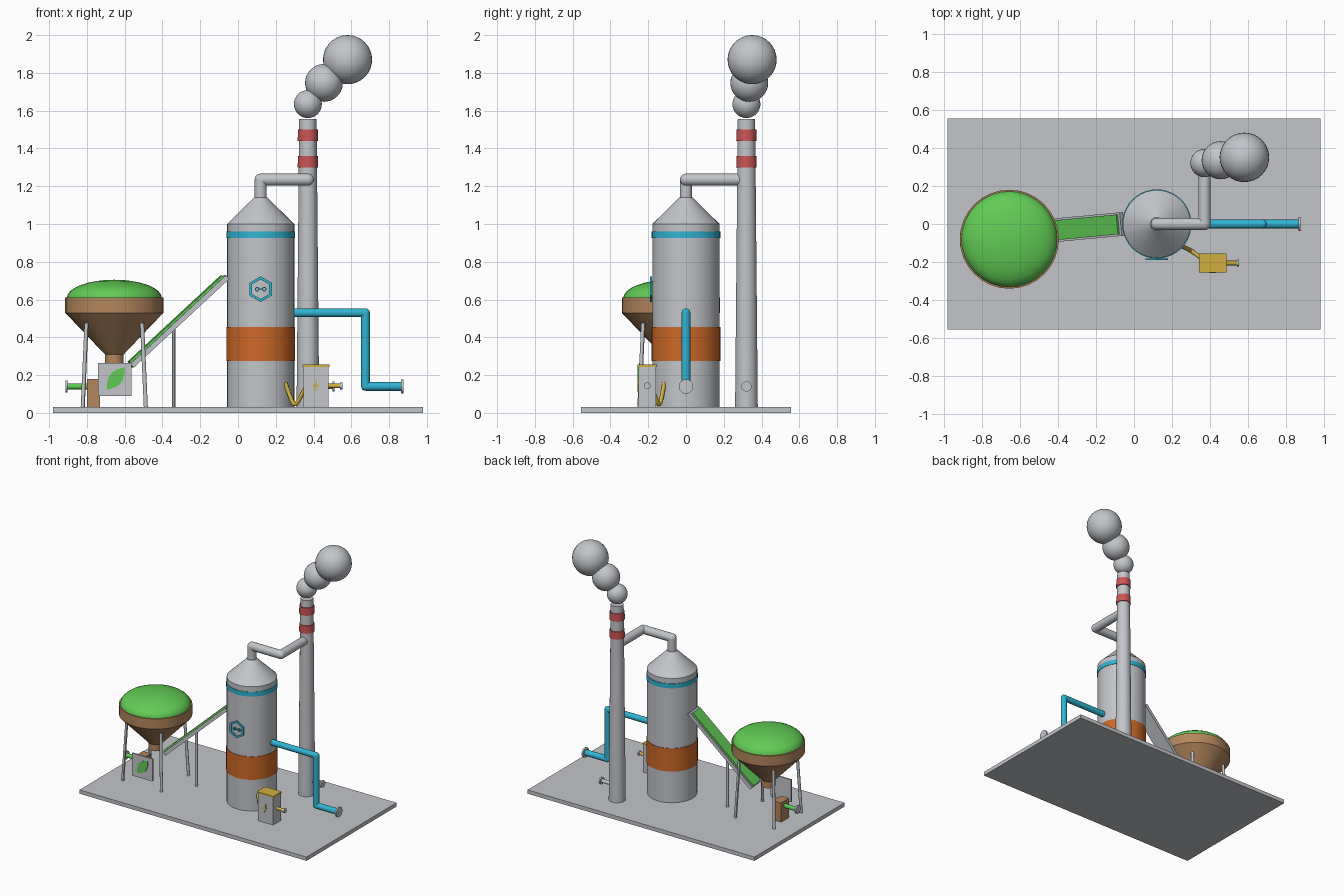
import bpy, bmesh
from math import pi, sin, cos, radians
from mathutils import Vector, Matrix

if "Cube" in bpy.data.objects:
    bpy.data.objects.remove(bpy.data.objects["Cube"])


def material(name, r, g, b):
    m = bpy.data.materials.new(name)
    m.use_nodes = True
    m.diffuse_color = (r, g, b, 1)
    m.node_tree.nodes["Principled BSDF"].inputs["Base Color"].default_value = (r, g, b, 1)
    return m


STEEL = material("steel_grey", .54, .56, .59)
GREEN = material("biomass_green", .12, .60, .09)
BROWN = material("hopper_brown", .45, .24, .11)
ORANGE = material("heat_orange", .62, .14, .02)
CYAN = material("gas_cyan", .03, .46, .65)
YELLOW = material("power_yellow", .64, .43, .05)
RED = material("warning_red", .60, .09, .09)


def finish(name, bm, mat, matrix=Matrix()):
    bmesh.ops.remove_doubles(bm, verts=bm.verts, dist=1e-5)
    bmesh.ops.recalc_face_normals(bm, faces=bm.faces)
    mesh = bpy.data.meshes.new(name)
    bm.to_mesh(mesh)
    bm.free()
    mesh.materials.append(mat)
    mesh.shade_smooth()
    mesh.set_sharp_from_angle(angle=radians(30))
    ob = bpy.data.objects.new(name, mesh)
    ob.matrix_world = matrix
    bpy.context.collection.objects.link(ob)
    return ob


def lathe(name, profile, mat, loc=(0, 0, 0), axis=(0, 0, 1), seg=32):
    """Revolve (radius, height) points around an axis through loc."""
    bm = bmesh.new()
    vs = [bm.verts.new((r, 0, z)) for r, z in profile]
    edges = [bm.edges.new(p) for p in zip(vs, vs[1:])]
    bmesh.ops.spin(bm, geom=vs + edges, axis=(0, 0, 1), cent=(0, 0, 0),
                   angle=2 * pi, steps=seg)
    turn = Vector(axis).to_track_quat('Z', 'Y').to_matrix().to_4x4()
    return finish(name, bm, mat, Matrix.Translation(loc) @ turn)


def rod(name, a, b, r, mat, r2=None, seg=16):
    d = Vector(b) - Vector(a)
    return lathe(name, [(0, 0), (r, 0), (r2 or r, d.length), (0, d.length)], mat, a, d, seg)


def ball(name, loc, r, mat, seg=32):
    bm = bmesh.new()
    bmesh.ops.create_uvsphere(bm, u_segments=seg, v_segments=seg // 2, radius=r)
    return finish(name, bm, mat, Matrix.Translation(loc))


def pipe(name, points, r, mat):
    """Straight runs with rounded elbows."""
    for i, (a, b) in enumerate(zip(points, points[1:])):
        rod(f"{name}_run_{i + 1}", a, b, r, mat, seg=20)
    for i, p in enumerate(points[1:-1]):
        ball(f"{name}_elbow_{i + 1}", p, r, mat, 20)


def box(name, lo, hi, mat, matrix=Matrix()):
    lo, hi = Vector(lo), Vector(hi)
    bm = bmesh.new()
    bmesh.ops.create_cube(bm, size=1)
    bmesh.ops.scale(bm, verts=bm.verts, vec=hi - lo)
    bmesh.ops.translate(bm, verts=bm.verts, vec=(lo + hi) / 2)
    return finish(name, bm, mat, matrix)


def plate(name, outline, y, depth, mat):
    """Thin plate facing the front, from an (x, z) outline."""
    bm = bmesh.new()
    f = bm.faces.new([bm.verts.new((x, y, z)) for x, z in outline])
    new = bmesh.ops.extrude_face_region(bm, geom=[f])["geom"]
    bmesh.ops.translate(bm, vec=(0, depth, 0),
                        verts=[v for v in new if isinstance(v, bmesh.types.BMVert)])
    return finish(name, bm, mat)


def flange(name, x, y, z, r):
    rod(name, (x - .006, y, z), (x + .006, y, z), r, STEEL, seg=20)


# Ground slab
box("base_slab", (-.98, -.555, 0), (.98, .555, .03), STEEL)

# Reactor with coloured bands
RX = .12
lathe("reactor_tank", [(0, .03), (.178, .03), (.178, 1), (.035, 1.14), (0, 1.14)],
      STEEL, (RX, 0, 0), seg=40)
for name, z0, z1, mat in (("heat_band", .275, .455, ORANGE), ("gas_band", .925, .96, CYAN)):
    lathe(name, [(.17, z0), (.182, z0), (.182, z1), (.17, z1)], mat, (RX, 0, 0), seg=40)


# Front badge: hexagon frame with two linked rings
def ring(name, x, outer, inner, seg):
    profile = [(inner, 0), (outer, 0), (outer, .009), (inner, .009), (inner, 0)]
    return lathe(name, profile, CYAN, (x, -.181, .655), (0, -1, 0), seg)


hexagon = ring("badge_hexagon", RX, .068, .052, 6)
hexagon.matrix_world = hexagon.matrix_world @ Matrix.Rotation(pi / 2, 4, 'Z')
for side in (-1, 1):
    ring("badge_ring", RX + side * .019, .012, .006, 16)
box("badge_link", (RX - .009, -.19, .652), (RX + .009, -.181, .658), CYAN)

# Exhaust pipe, chimney and smoke
SX, SY = .37, .32
pipe("exhaust", [(RX, 0, 1.12), (RX, 0, 1.235), (SX, 0, 1.235), (SX, SY, 1.235)], .032, STEEL)
rod("chimney", (SX, SY, .03), (SX, SY, 1.555), .06, STEEL, .046, 32)
for z in (1.30, 1.44):
    rod("chimney_band", (SX, SY, z), (SX, SY, z + .06), .054, RED, .053, 32)
for x, y, z, r in ((.37, .32, 1.635, .074), (.455, .335, 1.747, .1), (.58, .35, 1.87, .13)):
    ball("smoke_puff", (x, y, z), r, STEEL)
rod("chimney_port", (SX, SY, .14), (.51, SY, .14), .014, STEEL)
flange("chimney_port_flange", .505, SY, .14, .027)

# Gas outlet pipe
pipe("gas_outlet", [(.28, 0, .53), (.675, 0, .53), (.675, 0, .14), (.87, 0, .14)], .023, CYAN)
flange("gas_outlet_flange", .869, 0, .14, .038)

# Feed hopper with its heap and legs
HX, HY = -.655, -.08
lathe("hopper", [(0, .26), (.05, .26), (.05, .31), (.26, .53), (.26, .61), (0, .61)],
      BROWN, (HX, HY, 0))
heap = [(.252 * cos(t * pi / 16), .608 + .097 * sin(t * pi / 16)) for t in range(9)]
lathe("biomass_heap", heap, GREEN, (HX, HY, 0))
for sx in (-1, 1):
    for sy in (-1, 1):
        rod("hopper_leg", (HX + sx * .167, HY + sy * .167, .03),
            (HX + sx * .147, HY + sy * .147, .475), .011, STEEL, seg=12)

# Feed inlet
box("feed_box", (-.80, -.13, .03), (-.73, -.03, .18), BROWN)
rod("feed_inlet", (-.905, HY, .14), (-.79, HY, .14), .016, GREEN)
flange("feed_inlet_flange", -.908, HY, .14, .032)

# Leaf sign
box("leaf_sign", (-.74, -.25, .09), (-.565, -.238, .265), STEEL)
start, end = Vector((-.695, .122)), Vector((-.6, .242))
side = Vector((end.y - start.y, start.x - end.x)).normalized()
N = 10
lower = [start.lerp(end, i / N) + side * .036 * sin(pi * i / N) for i in range(N + 1)]
upper = [start.lerp(end, i / N) - side * .036 * sin(pi * i / N) for i in range(N - 1, 0, -1)]
plate("leaf", lower + upper, -.256, .006, GREEN)

# Sloping conveyor
a, b = Vector((-.568, -.047, .25)), Vector((-.062, 0, .72))
along = (b - a).normalized()
across = Vector((0, 0, 1)).cross(along).normalized()
up = along.cross(across)
frame = Matrix((along, across, up)).transposed().to_4x4()
frame.translation = a
length = (b - a).length
box("conveyor_trough", (0, -.062, -.015), (length, .062, .012), STEEL, frame)
box("conveyor_load", (.005, -.052, .012), (length - .015, .052, .024), GREEN, frame)
rod("conveyor_leg", (-.34, -.026, .03), (-.34, -.026, .45), .01, STEEL, seg=12)

# Power cabinet
box("power_cabinet", (.347, -.252, .03), (.48, -.158, .246), STEEL)
box("cabinet_lid", (.342, -.256, .244), (.485, -.154, .256), YELLOW)
bolt = [(.008, .035), (-.018, -.006), (-.003, -.006), (-.008, -.035), (.018, .006), (.003, .006)]
plate("power_bolt", [(.413 + x, .145 + z) for x, z in bolt], -.258, .006, YELLOW)
rod("power_outlet", (.47, -.205, .143), (.548, -.205, .143), .012, YELLOW)
flange("power_outlet_flange", .546, -.205, .143, .018)

# Sagging cable from reactor to cabinet
curve = bpy.data.curves.new("power_cable", 'CURVE')
curve.dimensions = '3D'
curve.bevel_depth = .011
curve.use_fill_caps = True
curve.materials.append(YELLOW)
path = [(.25, -.115, .16), (.27, -.125, .1), (.3, -.14, .03), (.335, -.165, .09), (.355, -.18, .13)]
spline = curve.splines.new('NURBS')
spline.points.add(len(path) - 1)
for point, co in zip(spline.points, path):
    point.co = (*co, 1)
spline.use_endpoint_u = True
spline.order_u = 3
bpy.context.collection.objects.link(bpy.data.objects.new("power_cable", curve))
